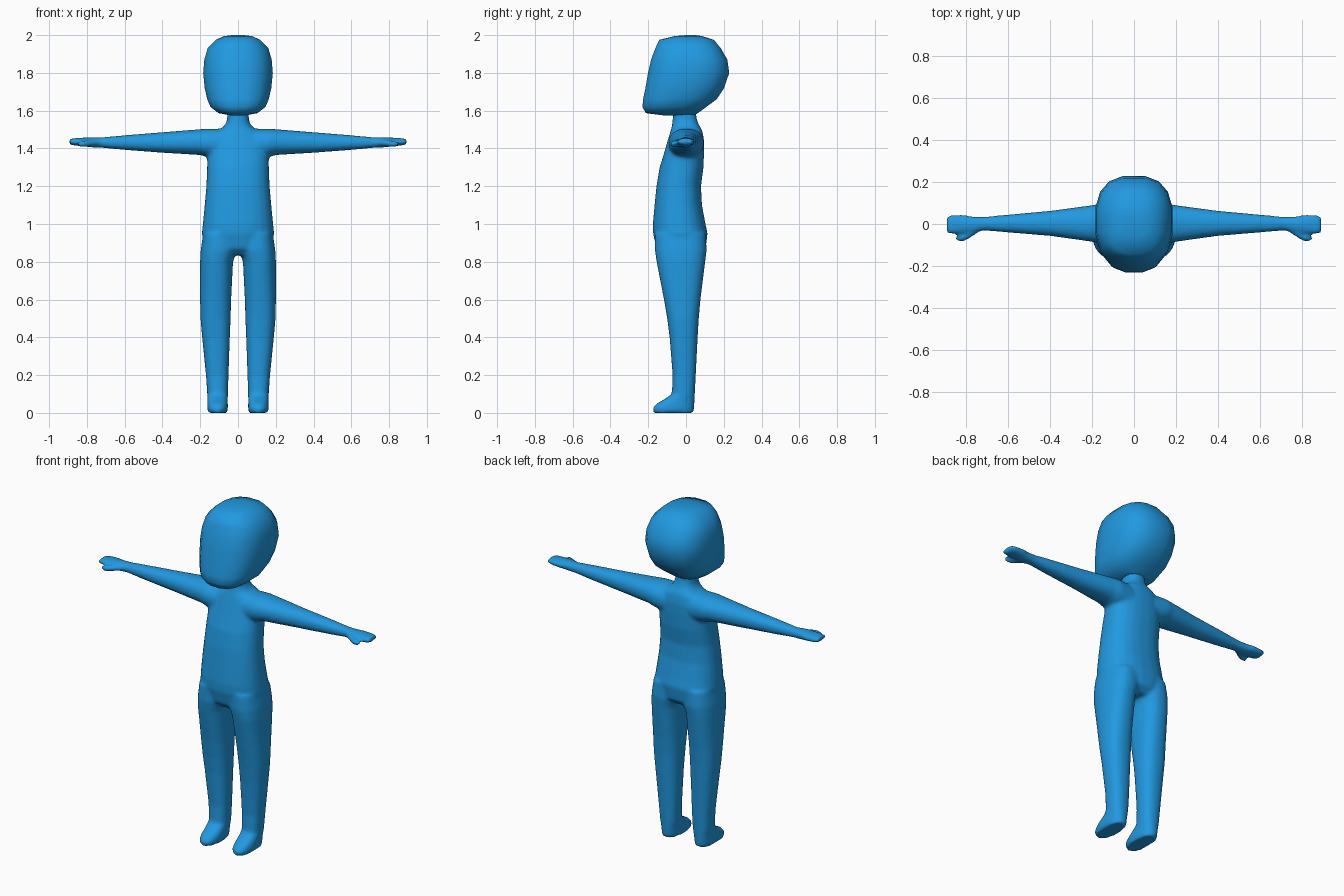
import bpy, bmesh
from math import cos, sin, pi, copysign
from mathutils import Vector


def power(v, e):
    return copysign(abs(v) ** e, v)


def loft(bm, rings, axis="z", n=2.4, seg=24, flip=1):
    """Skin rounded sections. Ring = (station, a_min, a_max, b_min, b_max)."""
    loops = []
    for s, a0, a1, b0, b1 in rings:
        loop = []
        for i in range(seg):
            t = 2 * pi * (i + 0.5) / seg
            a = (a0 + a1) / 2 + (a1 - a0) / 2 * power(cos(t), 2 / n)
            b = (b0 + b1) / 2 + (b1 - b0) / 2 * power(sin(t), 2 / n)
            p = Vector((a, b, s)) if axis == "z" else Vector((s, a, b))
            p.x *= flip
            loop.append(bm.verts.new(p))
        loops.append(loop)
    faces = [bm.faces.new(loops[0][::-1]), bm.faces.new(loops[-1])]
    for lo, hi in zip(loops, loops[1:]):
        for i in range(seg):
            j = (i + 1) % seg
            faces.append(bm.faces.new((lo[i], lo[j], hi[j], hi[i])))
    if flip < 0:
        bmesh.ops.reverse_faces(bm, faces=faces)


def make_object(name, bm, material):
    mesh = bpy.data.meshes.new(name)
    bm.to_mesh(mesh)
    bm.free()
    mesh.materials.append(material)
    mesh.shade_smooth()
    obj = bpy.data.objects.new(name, mesh)
    bpy.context.collection.objects.link(obj)
    return obj


blue = bpy.data.materials.new("blue")
blue.diffuse_color = (0.015, 0.32, 0.75, 1)

# Torso and neck: z, half width, front, back
torso = [(0.835, 0.13, -0.12, 0.07), (0.87, 0.18, -0.157, 0.105),
         (0.95, 0.192, -0.175, 0.115), (1.0, 0.187, -0.176, 0.104),
         (1.1, 0.177, -0.167, 0.085), (1.2, 0.168, -0.157, 0.08),
         (1.3, 0.164, -0.14, 0.093), (1.38, 0.163, -0.115, 0.096),
         (1.44, 0.155, -0.098, 0.096), (1.49, 0.12, -0.083, 0.088),
         (1.508, 0.085, -0.077, 0.08), (1.53, 0.064, -0.073, 0.066),
         (1.56, 0.057, -0.07, 0.056), (1.63, 0.057, -0.07, 0.05)]
body = bmesh.new()
loft(body, [(z, -w, w, f, b) for z, w, f, b in torso])

# Leg and foot: z, inner, outer, front, back
leg = [(0.0, 0.058, 0.158, -0.172, 0.04), (0.025, 0.053, 0.163, -0.178, 0.043),
       (0.05, 0.054, 0.162, -0.155, 0.045), (0.075, 0.054, 0.162, -0.11, 0.046),
       (0.1, 0.053, 0.163, -0.075, 0.047), (0.2, 0.05, 0.17, -0.071, 0.052),
       (0.4, 0.043, 0.19, -0.087, 0.062), (0.5, 0.039, 0.199, -0.1, 0.068),
       (0.6, 0.036, 0.201, -0.117, 0.077), (0.8, 0.026, 0.201, -0.156, 0.102),
       (0.86, 0.008, 0.198, -0.165, 0.11), (0.95, 0.005, 0.185, -0.165, 0.105)]

# Arm and flat hand: x, front, back, bottom, top
arm = [(0.06, -0.09, 0.09, 1.33, 1.505), (0.165, -0.092, 0.096, 1.355, 1.505),
       (0.2, -0.085, 0.09, 1.365, 1.502), (0.4, -0.057, 0.063, 1.377, 1.486),
       (0.6, -0.041, 0.045, 1.392, 1.47), (0.72, -0.031, 0.034, 1.403, 1.459),
       (0.77, -0.042, 0.036, 1.405, 1.459), (0.81, -0.046, 0.044, 1.41, 1.458),
       (0.87, -0.048, 0.044, 1.416, 1.454), (0.893, -0.043, 0.036, 1.422, 1.449)]
thumb = [(0.74, -0.04, -0.005, 1.415, 1.445), (0.78, -0.066, -0.02, 1.41, 1.446),
         (0.81, -0.082, -0.045, 1.407, 1.443), (0.835, -0.083, -0.055, 1.408, 1.438),
         (0.85, -0.077, -0.06, 1.413, 1.432)]
for side in (1, -1):
    loft(body, leg, flip=side)
    loft(body, arm, axis="x", n=2.2, flip=side)
    loft(body, thumb, axis="x", n=2, flip=side)

# Fuse limbs and torso into one soft skin
body_obj = make_object("body", body, blue)
fuse = body_obj.modifiers.new("fuse", "REMESH")
fuse.mode = "VOXEL"
fuse.voxel_size = 0.01
fuse.use_smooth_shade = True
soften = body_obj.modifiers.new("soften", "SMOOTH")
soften.factor = 0.5
soften.iterations = 6

# Head: z, half width, front, back; few sides keep the faceted outline
head_rings = [(1.575, 0.04, -0.12, 0.045), (1.587, 0.105, -0.215, 0.065),
              (1.62, 0.148, -0.233, 0.11), (1.66, 0.165, -0.23, 0.165),
              (1.72, 0.179, -0.218, 0.205), (1.8, 0.187, -0.204, 0.232),
              (1.87, 0.181, -0.188, 0.222), (1.93, 0.163, -0.165, 0.187),
              (1.975, 0.12, -0.144, 0.15), (1.995, 0.075, -0.06, 0.085),
              (2.0, 0.03, 0.0, 0.05)]
head = bmesh.new()
loft(head, [(z, -w, w, f, b) for z, w, f, b in head_rings], n=2.6, seg=16)
make_object("head", head, blue)
